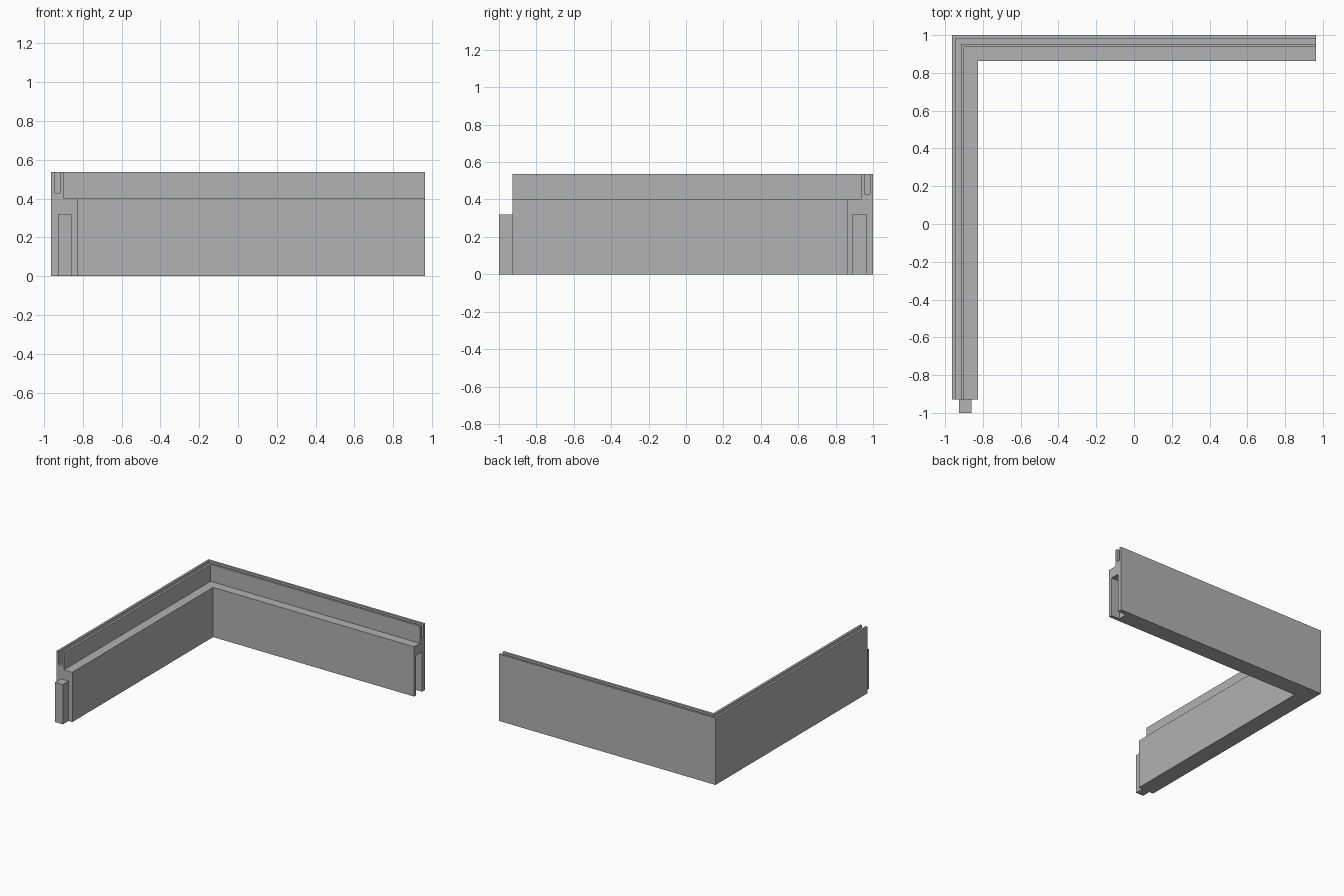
import bpy
import bmesh

cube = bpy.data.objects.get("Cube")
if cube:
    bpy.data.objects.remove(cube, do_unlink=True)

LEFT, RIGHT = -0.963, 0.963
BACK, FRONT = 1.0, -0.928
END = -1.0
TOP, LEDGE, GROOVE = 0.537, 0.4, 0.43
JOINT_HEIGHT = 0.32

grey = bpy.data.materials.new("plain grey")
grey.use_nodes = True
colour = (0.445, 0.445, 0.445, 1)
grey.diffuse_color = colour
grey.node_tree.nodes["Principled BSDF"].inputs["Base Color"].default_value = colour


def make_object(name, bm):
    bmesh.ops.recalc_face_normals(bm, faces=bm.faces)
    mesh = bpy.data.meshes.new(name)
    bm.to_mesh(mesh)
    bm.free()
    mesh.materials.append(grey)
    obj = bpy.data.objects.new(name, mesh)
    bpy.context.collection.objects.link(obj)
    return obj


def box(name, low, high):
    bm = bmesh.new()
    bmesh.ops.create_cube(bm, size=1)
    for v in bm.verts:
        for i in range(3):
            v.co[i] = low[i] if v.co[i] < 0 else high[i]
    return make_object(name, bm)


# Wall section: distance inward from the outer face, height
profile = [(0, 0), (0, TOP), (0.017, TOP), (0.017, GROOVE), (0.046, GROOVE),
           (0.046, TOP), (0.064, TOP), (0.064, LEDGE), (0.138, LEDGE), (0.138, 0)]

# Sweep the section along the side, round the mitred corner, along the back
bm = bmesh.new()
rings = [
    [bm.verts.new((LEFT + d, FRONT, z)) for d, z in profile],
    [bm.verts.new((LEFT + d, BACK - d, z)) for d, z in profile],
    [bm.verts.new((RIGHT, BACK - d, z)) for d, z in profile],
]
for a, b in zip(rings, rings[1:]):
    for i in range(len(profile)):
        j = (i + 1) % len(profile)
        bm.faces.new((a[i], a[j], b[j], b[i]))
bm.faces.new(rings[0])
bm.faces.new(rings[-1])
wall = make_object("corner_wall", bm)

# Joint slot in the free end of the back wall
cutter = box("slot_cutter", (RIGHT - 0.075, 0.889, -0.1), (RIGHT + 0.1, 0.964, JOINT_HEIGHT))
cutter.hide_render = True
cut = wall.modifiers.new("joint slot", "BOOLEAN")
cut.operation = "DIFFERENCE"
cut.solver = "EXACT"
cut.object = cutter
bpy.context.view_layer.objects.active = wall
bpy.ops.object.modifier_apply(modifier=cut.name)
bpy.data.objects.remove(cutter, do_unlink=True)

# Joint tongue on the free end of the side wall
box("joint_tongue", (-0.927, END, 0), (-0.859, FRONT, JOINT_HEIGHT))
